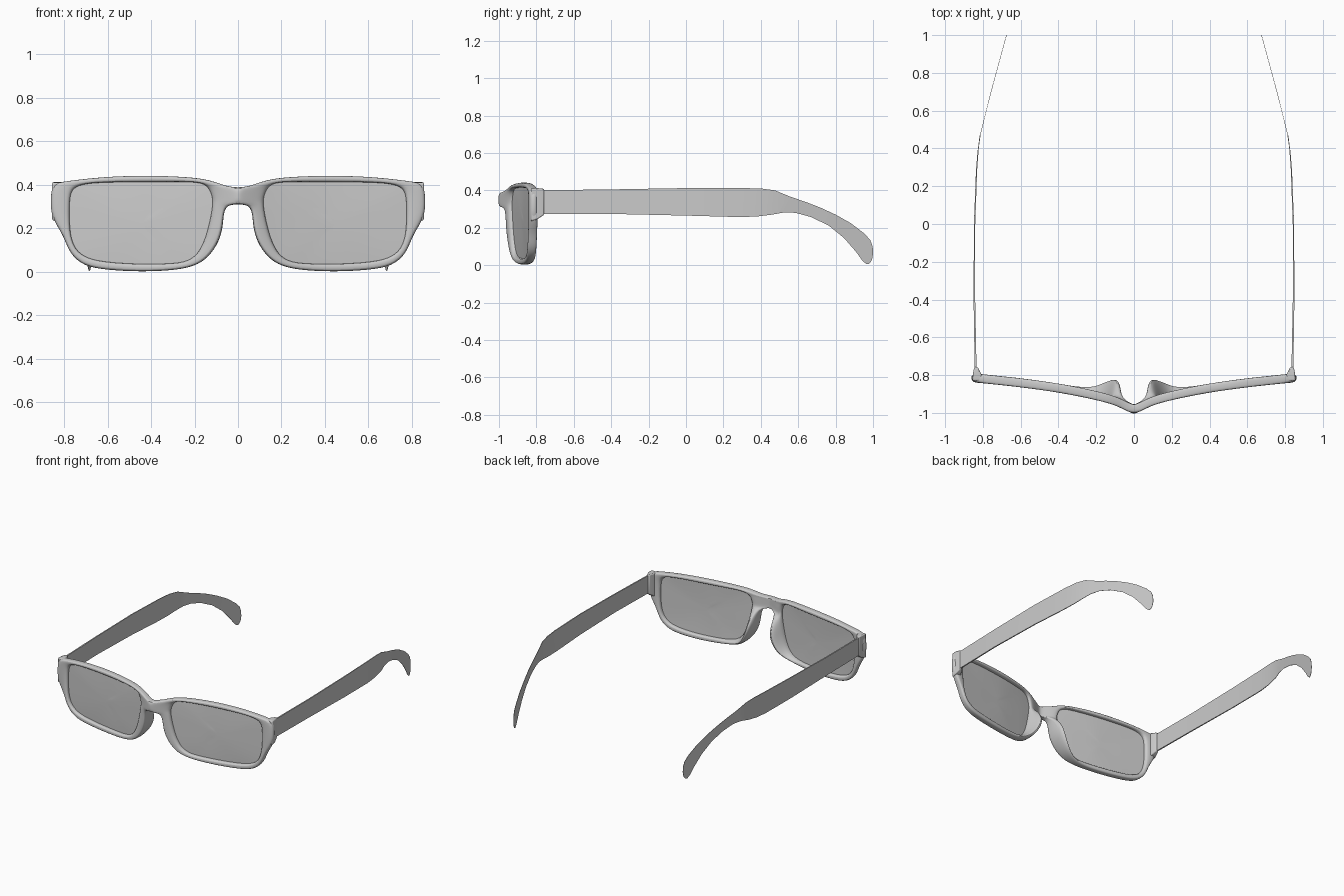
import bpy, bmesh

if "Cube" in bpy.data.objects:
    bpy.data.objects.remove(bpy.data.objects["Cube"])


def interp(table, v):
    for (a, p), (b, q) in zip(table, table[1:]):
        if v <= b:
            return p + (q - p) * max(0, (v - a) / (b - a))
    return table[-1][1]


def make_object(name, bm, subsurf=0):
    bmesh.ops.recalc_face_normals(bm, faces=bm.faces)
    me = bpy.data.meshes.new(name)
    bm.to_mesh(me)
    bm.free()
    ob = bpy.data.objects.new(name, me)
    bpy.context.collection.objects.link(ob)
    mir = ob.modifiers.new("mirror", 'MIRROR')
    mir.merge_threshold = 0.0005
    if subsurf:
        sub = ob.modifiers.new("smooth", 'SUBSURF')
        sub.levels = sub.render_levels = subsurf
    bpy.context.view_layer.objects.active = ob
    ob.select_set(True)
    bpy.ops.object.shade_smooth_by_angle(angle=0.7)
    ob.select_set(False)
    return ob


def loft(name, rings, subsurf=0):
    bm = bmesh.new()
    vs = [[bm.verts.new(p) for p in r] for r in rings]
    n = len(vs[0])
    for a, b in zip(vs, vs[1:]):
        for i in range(n):
            j = (i + 1) % n
            bm.faces.new((a[i], a[j], b[j], b[i]))
    bm.faces.new(vs[0])
    bm.faces.new(vs[-1])
    return make_object(name, bm, subsurf)


# Wrap of the front in plan view: depth y against x
WRAP = [(0, -.982), (.03, -.97), (.06, -.95), (.1, -.934), (.2, -.908),
        (.39, -.868), (.6, -.84), (.83, -.816), (.87, -.815)]


def wrap(x):
    return interp(WRAP, x)


# Half rim: outer x, z, lens-edge x, z, extra depth for the nose pad
RIM = [(0, .388, .135, .385, 0), (.05, .392, .155, .402, 0), (.12, .42, .18, .41, 0),
       (.2, .434, .23, .414, 0), (.35, .442, .36, .414, 0), (.5, .442, .5, .413, 0),
       (.65, .434, .64, .411, 0), (.79, .417, .72, .403, 0), (.853, .407, .765, .38, 0),
       (.862, .35, .774, .33, 0), (.862, .27, .775, .26, 0), (.835, .215, .773, .205, 0),
       (.80, .16, .768, .16, 0), (.775, .085, .75, .105, 0), (.71, .025, .70, .062, 0),
       (.6, .008, .6, .043, 0), (.45, .0, .45, .035, 0), (.3, .006, .31, .037, 0),
       (.2, .024, .235, .046, .02), (.135, .065, .185, .08, .07), (.085, .14, .153, .145, .1),
       (.068, .21, .135, .21, .1), (.066, .27, .122, .27, .055), (.05, .308, .117, .31, .01),
       (0, .31, .117, .33, 0), (0, .35, .122, .355, 0)]
D = .024

# Frame front: rounded section swept round the lens opening
bm = bmesh.new()
rows = []
for ox, oz, ix, iz, e in RIM:
    k = 1 if ox == 0 else .6
    section = [(0, -k * D), (.2, -D), (.8, -D), (1, -.6 * D), (1, .6 * D),
               (.8, D + .25 * e), (.35 if e else .2, D + e), (0, k * D + .9 * e)]
    row = []
    for t, dy in section:
        x, z = ox + (ix - ox) * t, oz + (iz - oz) * t
        row.append(bm.verts.new((x, wrap(x) + dy, z)))
    rows.append(row)
for a, b in zip(rows, rows[1:] + rows[:1]):
    for i in range(8):
        j = (i + 1) % 8
        quad = (a[i], a[j], b[j], b[i])
        if max(v.co.x for v in quad) > 1e-5:   # stay open on the mirror plane
            bm.faces.new(quad)
make_object("frame_front", bm, 2)

# Lenses: curved sheets seated inside the rims
bm = bmesh.new()
cx, cz = .45, .22
rings = []
for s in (1.025, .8, .55, .28):
    ring = []
    for _, _, ix, iz, _ in RIM:
        x, z = cx + (ix - cx) * s, cz + (iz - cz) * s
        ring.append(bm.verts.new((x, wrap(x) - .006 * (1 - s * s), z)))
    rings.append(ring)
mid = bm.verts.new((cx, wrap(cx) - .006, cz))
n = len(RIM)
for i in range(n):
    j = (i + 1) % n
    for a, b in zip(rings, rings[1:]):
        bm.faces.new((a[i], a[j], b[j], b[i]))
    bm.faces.new((rings[-1][i], rings[-1][j], mid))
make_object("lens", bm, 1)


# Hinge blocks at the outer corners
def rect(y, x0, x1, z0, z1):
    return [(x0, y, z0), (x1, y, z0), (x1, y, z1), (x0, y, z1)]


hinge = loft("hinge", [rect(-.83, .80, .855, .235, .41), rect(-.795, .808, .853, .245, .412),
                       rect(-.758, .826, .846, .27, .408)])
bev = hinge.modifiers.new("round", 'BEVEL')
bev.width, bev.segments = .006, 2

# Temples: thin arms with a drooping ear tip (top y, z, bottom y, z)
ARM = [(-.80, .40, -.80, .273), (-.4, .405, -.4, .274), (0, .412, 0, .265),
       (.3, .412, .285, .257), (.40, .41, .38, .26), (.475, .40, .46, .27),
       (.56, .365, .52, .281), (.64, .338, .585, .28), (.72, .307, .67, .257),
       (.80, .27, .765, .21), (.88, .225, .845, .145), (.95, .172, .91, .07),
       (.985, .135, .942, .025), (.998, .10, .965, .005), (1.0, .06, .98, .008),
       (.996, .035, .99, .02)]
ARM_X = [(-.8, .838), (-.4, .845), (0, .844), (.2, .838), (.35, .83), (.46, .817),
         (.7, .757), (1, .675)]
arm_rings = []
for yt, zt, yb, zb in ARM:
    h = interp([(-.8, .005), (.3, .003), (.5, .0012)], yt)
    xt, xb = interp(ARM_X, yt), interp(ARM_X, yb)
    arm_rings.append([(xb - h, yb, zb), (xb + h, yb, zb), (xt + h, yt, zt), (xt - h, yt, zt)])
loft("temple_arm", arm_rings)
